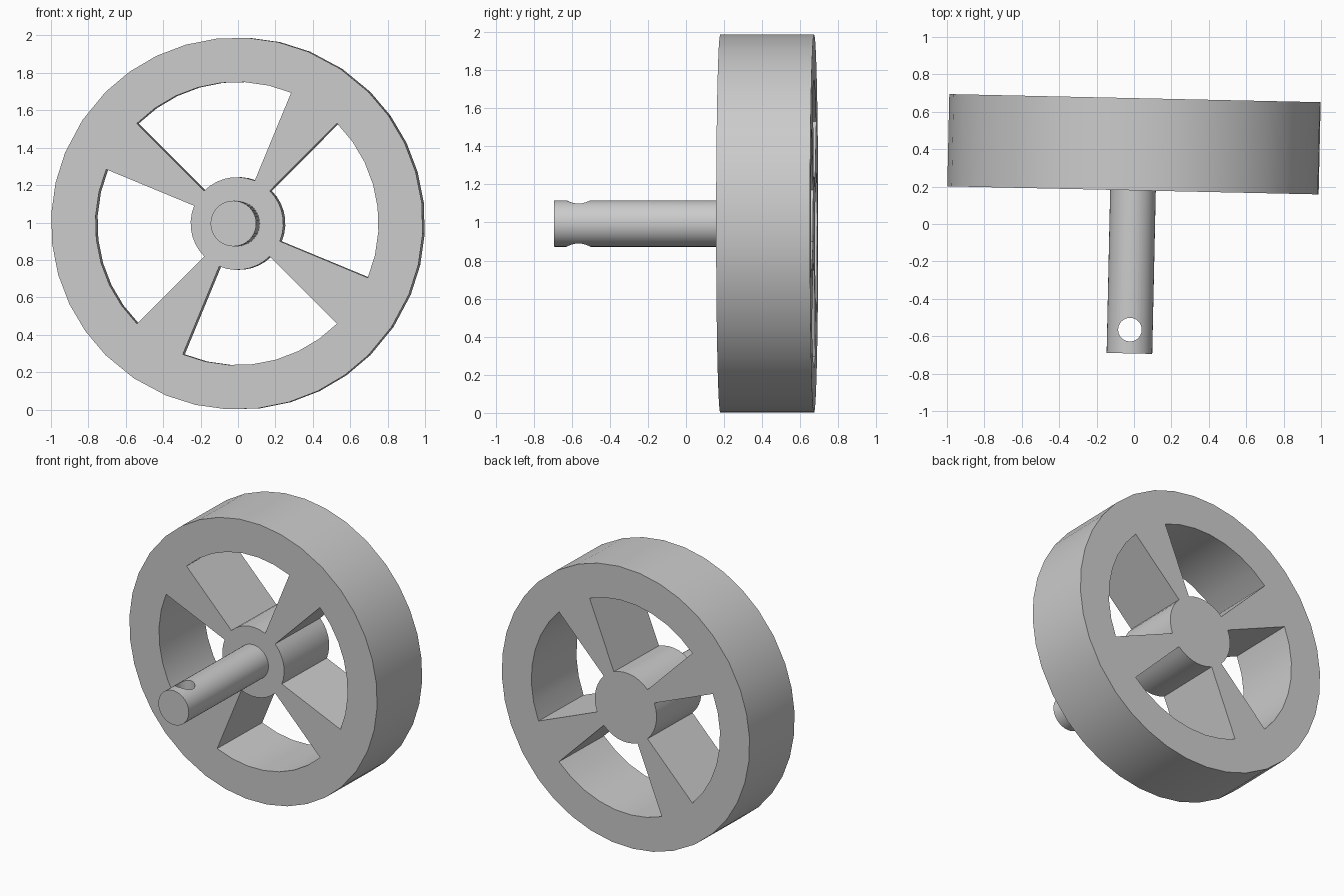
import bpy
import bmesh
from math import sin, cos, radians
from mathutils import Matrix

cube = bpy.data.objects.get("Cube")
if cube:
    bpy.data.objects.remove(cube, do_unlink=True)

RIM_R, WINDOW_R, HUB_R, SHAFT_R, HOLE_R = 0.9945, 0.757, 0.248, 0.122, 0.063
FRONT, BACK, SHAFT_FRONT, HOLE_Y = 0.18, 0.673, -0.692, -0.565
WINDOW_STEPS, SPOKE_STEPS = 7, 2
TILT = radians(-1.25)

grey = bpy.data.materials.new("plain grey")
grey.use_nodes = True
colour = (0.6, 0.6, 0.6, 1)
grey.diffuse_color = colour
grey.node_tree.nodes["Principled BSDF"].inputs["Base Color"].default_value = colour


def add_object(name, bm):
    """Object on the slightly turned wheel axis, which runs along local y."""
    mesh = bpy.data.meshes.new(name)
    bm.to_mesh(mesh)
    bm.free()
    mesh.materials.append(grey)
    obj = bpy.data.objects.new(name, mesh)
    bpy.context.collection.objects.link(obj)
    obj.location = (-0.0094, 0, RIM_R)
    obj.rotation_euler.z = TILT
    return obj


def cylinder(name, radius, length, matrix):
    bm = bmesh.new()
    bmesh.ops.create_cone(bm, cap_ends=True, segments=40, radius1=radius,
                          radius2=radius, depth=length, matrix=matrix)
    return add_object(name, bm)


def finish(obj):
    """Apply the modifiers and shade smooth with sharp edges."""
    bpy.ops.object.select_all(action='DESELECT')
    obj.select_set(True)
    bpy.context.view_layer.objects.active = obj
    for mod in list(obj.modifiers):
        bpy.ops.object.modifier_apply(modifier=mod.name)
    bpy.ops.object.shade_smooth_by_angle(angle=radians(30))


# Wheel: flat plate of rim, four spokes and hub, then thickened
angles, is_spoke = [], []
for quarter in range(4):
    start = 67.5 + 90 * quarter
    angles += [start + 67.5 * i / WINDOW_STEPS for i in range(WINDOW_STEPS)]
    angles += [start + 67.5 + 22.5 * i / SPOKE_STEPS for i in range(SPOKE_STEPS)]
    is_spoke += [False] * WINDOW_STEPS + [True] * SPOKE_STEPS

bm = bmesh.new()
middle = (FRONT + BACK) / 2
hub, inner, outer = [
    [bm.verts.new((r * cos(radians(a)), middle, r * sin(radians(a)))) for a in angles]
    for r in (HUB_R, WINDOW_R, RIM_R)]
bm.faces.new(hub)
for i, spoke in enumerate(is_spoke):
    j = (i + 1) % len(angles)
    bm.faces.new((inner[i], outer[i], outer[j], inner[j]))
    if spoke:
        bm.faces.new((hub[i], inner[i], inner[j], hub[j]))
bmesh.ops.recalc_face_normals(bm, faces=bm.faces[:])
wheel = add_object("spoked_wheel", bm)
thicken = wheel.modifiers.new("thickness", 'SOLIDIFY')
thicken.thickness = BACK - FRONT
thicken.offset = 0
finish(wheel)

# Shaft with a vertical cross hole near its free end
shaft_back = BACK - 0.002
shaft = cylinder("shaft", SHAFT_R, shaft_back - SHAFT_FRONT,
                 Matrix.Translation((0, (shaft_back + SHAFT_FRONT) / 2, 0))
                 @ Matrix.Rotation(radians(90), 4, 'X'))
cutter = cylinder("hole_cutter", HOLE_R, 1, Matrix.Translation((0, HOLE_Y, 0)))
cutter.hide_render = True
drill = shaft.modifiers.new("cross_hole", 'BOOLEAN')
drill.operation = 'DIFFERENCE'
drill.solver = 'EXACT'
drill.object = cutter
finish(shaft)
bpy.data.objects.remove(cutter, do_unlink=True)
